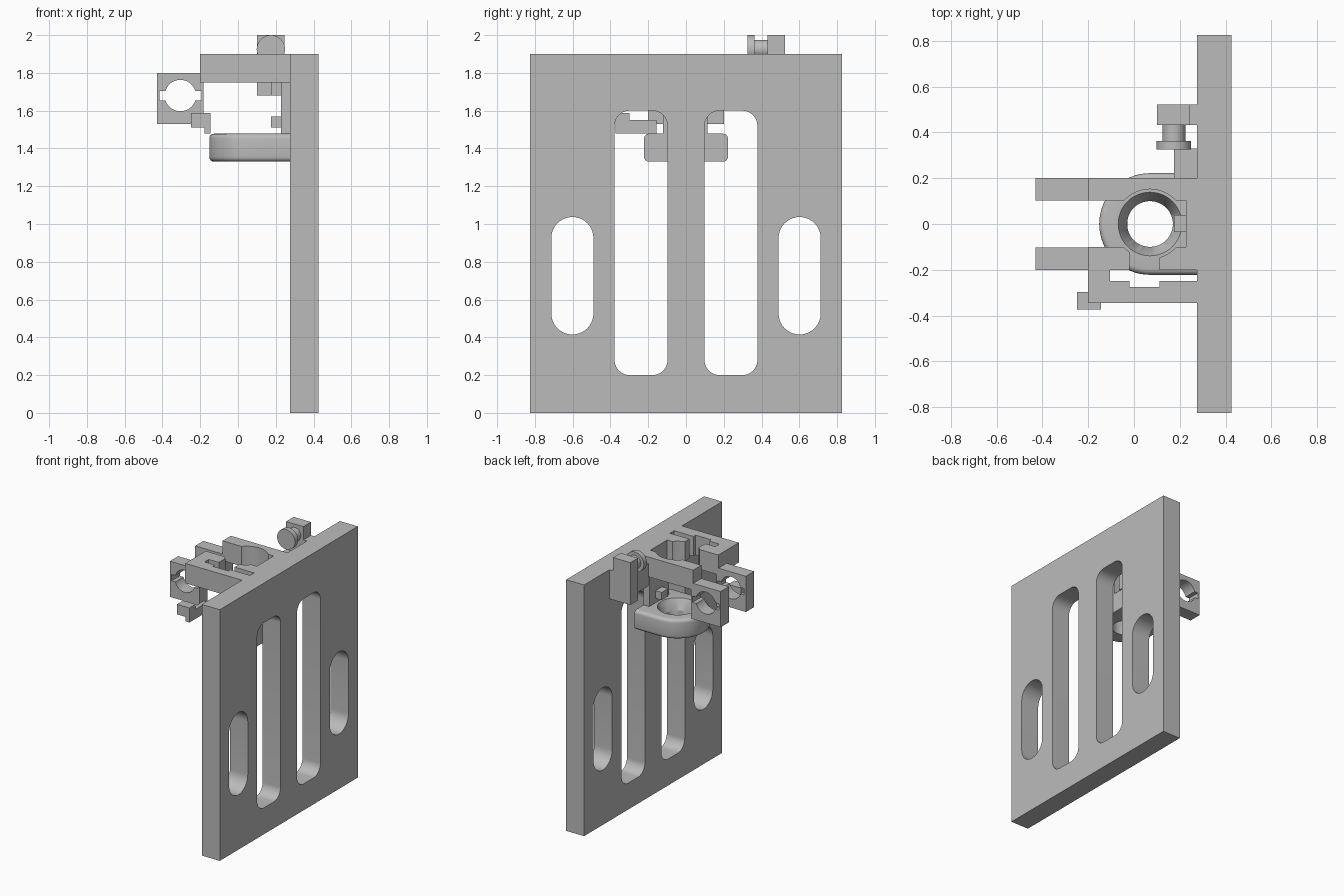
import bpy, bmesh
from math import sin, cos, pi, radians
from mathutils import Vector

old = bpy.data.objects.get("Cube")
if old:
    bpy.data.objects.remove(old, do_unlink=True)

grey = bpy.data.materials.new("plain grey")
grey.use_nodes = True
colour = (0.5, 0.5, 0.5, 1)
grey.diffuse_color = colour
grey.node_tree.nodes["Principled BSDF"].inputs["Base Color"].default_value = colour

# Each axis maps a flat outline (u, v) and a depth d into space
AXES = {"x": lambda u, v, d: (d, u, v),
        "y": lambda u, v, d: (u, d, v),
        "z": lambda u, v, d: (u, v, d)}


def prism(name, outline, axis, lo, hi, round_rim=0):
    """Extrude a flat outline along an axis."""
    bm = bmesh.new()
    place = AXES[axis]
    base = bm.faces.new([bm.verts.new(place(u, v, lo)) for u, v in outline])
    ext = bmesh.ops.extrude_face_region(bm, geom=[base])
    shift = Vector(place(0, 0, hi - lo))
    for v in ext["geom"]:
        if isinstance(v, bmesh.types.BMVert):
            v.co += shift
    bmesh.ops.recalc_face_normals(bm, faces=bm.faces)
    if round_rim:
        back = max(v.co.x for v in bm.verts) - 0.001
        rim = [e for e in bm.edges
               if abs(e.verts[0].co.z - e.verts[1].co.z) < 0.001
               and min(v.co.x for v in e.verts) < back]
        bmesh.ops.bevel(bm, geom=rim, offset=round_rim, segments=4,
                        profile=0.5, affect="EDGES")
    mesh = bpy.data.meshes.new(name)
    bm.to_mesh(mesh)
    bm.free()
    mesh.materials.append(grey)
    obj = bpy.data.objects.new(name, mesh)
    bpy.context.collection.objects.link(obj)
    return obj


def box(name, x, y, z):
    return prism(name, rect(*x, *y), "z", *z)


def rect(u0, u1, v0, v1):
    return [(u0, v0), (u1, v0), (u1, v1), (u0, v1)]


def rounded(u0, u1, v0, v1, r, n=10):
    """Rectangle outline with round corners."""
    pts = []
    corners = [(u1 - r, v1 - r), (u0 + r, v1 - r), (u0 + r, v0 + r), (u1 - r, v0 + r)]
    for i, (cu, cv) in enumerate(corners):
        for k in range(n + 1):
            a = pi / 2 * (i + k / n)
            p = (cu + r * cos(a), cv + r * sin(a))
            if not pts or abs(p[0] - pts[-1][0]) + abs(p[1] - pts[-1][1]) > 1e-5:
                pts.append(p)
    return pts


def circle(u, v, r, n=48):
    return [(u + r * cos(2 * pi * k / n), v + r * sin(2 * pi * k / n)) for k in range(n)]


def cut(obj, *cutters):
    """Subtract the cutters and remove them."""
    bpy.context.view_layer.objects.active = obj
    for c in cutters:
        mod = obj.modifiers.new("cut", "BOOLEAN")
        mod.operation, mod.solver, mod.object = "DIFFERENCE", "EXACT", c
        bpy.ops.object.modifier_apply(modifier=mod.name)
        bpy.data.objects.remove(c, do_unlink=True)
    return obj


def smooth(obj):
    bpy.ops.object.select_all(action="DESELECT")
    obj.select_set(True)
    bpy.context.view_layer.objects.active = obj
    bpy.ops.object.shade_smooth_by_angle(angle=radians(30))


# Upright mounting plate with two long windows and two oval slots
FACE = 0.275
plate = prism("mounting_plate", rect(-0.825, 0.825, 0, 1.9), "x", FACE, 0.425)
for s in (-1, 1):
    lo, hi = sorted((s * 0.098, s * 0.378))
    window = prism("cutter", rounded(lo, hi, 0.2, 1.6, 0.08), "x", 0.2, 0.5)
    lo, hi = sorted((s * 0.49, s * 0.713))
    oval = prism("cutter", rounded(lo, hi, 0.415, 1.037, 0.1114), "x", 0.2, 0.5)
    cut(plate, window, oval)
smooth(plate)

# Top arms, both scooped by the bore above the ring
CX = 0.07


def scoop():
    return prism("cutter", circle(CX, 0, 0.152), "z", 1.7, 2.0)


back_arm = cut(box("back_arm", (-0.2, FACE), (0.102, 0.2), (1.75, 1.9)), scoop())
front_arm = prism("front_arm", [
    (-0.2, -0.1), (-0.02, -0.1), (-0.02, -0.2), (-0.105, -0.2), (-0.105, -0.25),
    (-0.02, -0.25), (-0.02, -0.275), (0.112, -0.275), (0.112, -0.25), (FACE, -0.25),
    (FACE, -0.345), (-0.2, -0.345)], "z", 1.75, 1.9)
front_stub = box("front_arm_stub", (0.112, FACE), (-0.2, -0.1), (1.75, 1.9))
for part in (front_arm, front_stub):
    cut(part, scoop())
for part in (back_arm, front_arm, front_stub):
    smooth(part)

# Rod clamps hung on the arm ends
for name, y0 in (("front_rod_clamp", -0.2), ("back_rod_clamp", 0.102)):
    clamp = prism(name, rect(-0.43, -0.182, 1.53, 1.8), "y", y0, y0 + 0.098)
    bore = prism("cutter", circle(-0.305, 1.68, 0.083), "y", y0 - 0.1, y0 + 0.2)
    slit = prism("cutter", rect(-0.416, -0.194, 1.655, 1.703), "y", y0 - 0.1, y0 + 0.2)
    smooth(cut(clamp, bore, slit))

# Nozzle ring: round nose, rounded rims, countersunk hole
n = 32
nose = [(CX + 0.222 * cos(pi / 2 + pi * k / n), 0.222 * sin(pi / 2 + pi * k / n))
        for k in range(n + 1)]
ring = prism("ring_holder", nose + [(FACE, -0.222), (FACE, 0.222)], "z", 1.33, 1.478, 0.025)
hole = prism("cutter", circle(CX, 0, 0.1), "z", 1.2, 1.6)
bpy.ops.mesh.primitive_cone_add(vertices=48, radius1=0.1, radius2=0.15, depth=0.1,
                                location=(CX, 0, 1.45))
smooth(cut(ring, hole, bpy.context.object))

# Rail on the plate with a small peg
box("back_rail", (0.227, FACE), (-0.122, 0.115), (1.478, 1.9))
box("rail_peg", (0.175, 0.227), (-0.036, 0.04), (1.512, 1.57))

# Screw block with its support and thumb screw
box("screw_support", (0.175, FACE), (0.2, 0.33), (1.68, 1.85))
box("screw_block", (0.1, 0.245), (0.432, 0.523), (1.68, 2.0))
box("screw_block_link", (0.245, FACE), (0.432, 0.523), (1.68, 1.9))
smooth(prism("screw_neck", circle(0.174, 1.925, 0.05), "y", 0.36, 0.435))
smooth(prism("screw_head", circle(0.174, 1.925, 0.075), "y", 0.326, 0.363))

# Stepped catch below the front arm
box("catch_head", (-0.25, -0.145), (-0.373, -0.298), (1.512, 1.588))
box("catch_bar", (-0.177, -0.145), (-0.373, -0.155), (1.478, 1.55))
